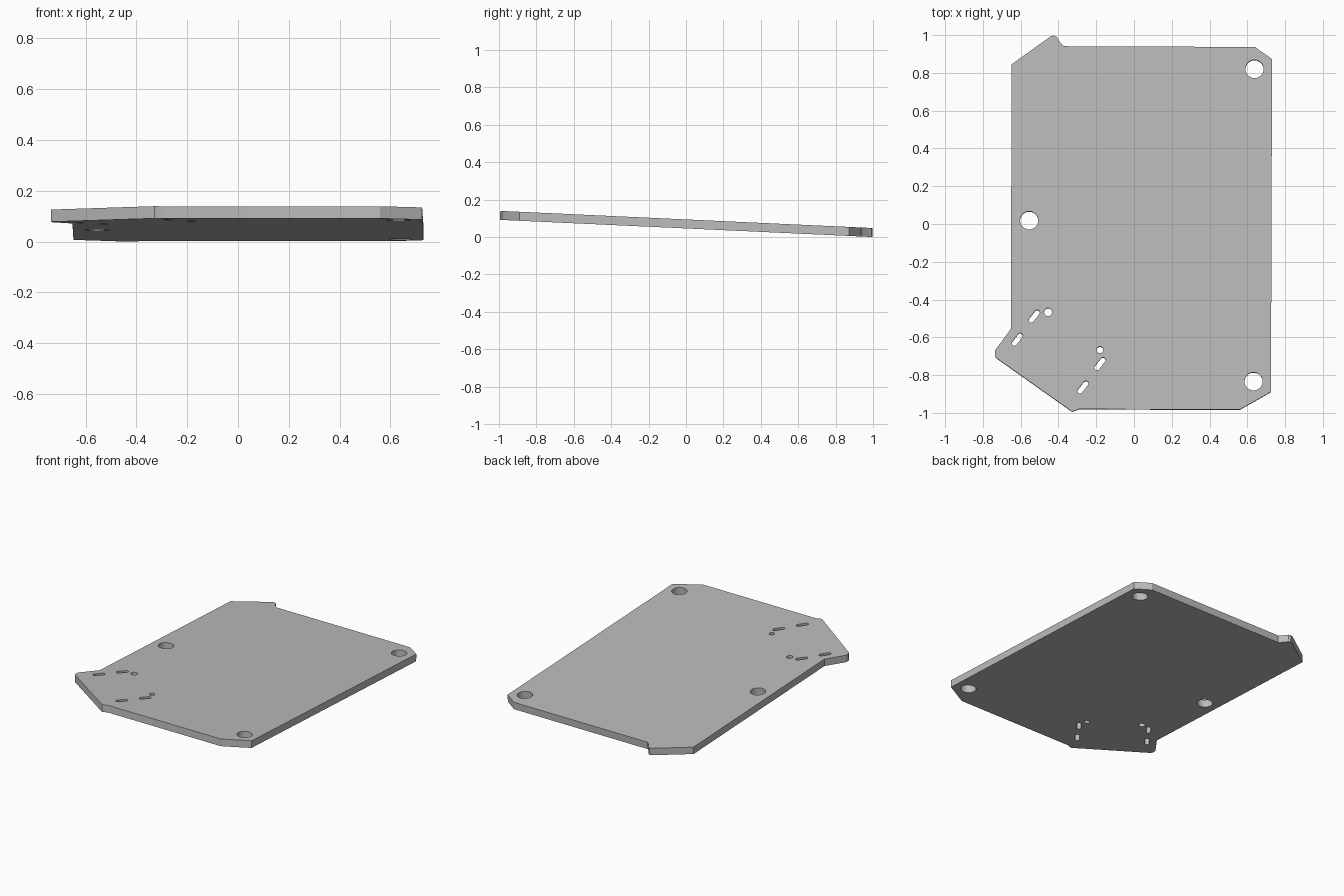
import bpy, bmesh
from math import cos, sin, pi, radians
from mathutils import Matrix

cube = bpy.data.objects.get("Cube")
if cube:
    bpy.data.objects.remove(cube, do_unlink=True)

THICKNESS = 0.048
TILT = -0.046

# Plate outline, clockwise from the back right corner
OUTLINE = [
    (-0.648, 0.845), (-0.442, 0.993), (-0.425, 0.998), (-0.41, 0.992),
    (-0.386, 0.955), (-0.37, 0.941), (0.64, 0.937), (0.731, 0.873),
    (0.725, -0.891), (0.56, -0.985), (-0.29, -0.982), (-0.328, -0.995),
    (-0.728, -0.712), (-0.737, -0.697), (-0.735, -0.67), (-0.652, -0.557),
]
# Mounting holes and pin holes: x, y, radius
ROUND_HOLES = [(0.638, 0.82, 0.048), (-0.555, 0.018, 0.048), (0.633, -0.835, 0.048),
               (-0.455, -0.468, 0.021), (-0.18, -0.668, 0.017)]
SLOTS = [(-0.528, -0.49), (-0.618, -0.613), (-0.18, -0.742), (-0.27, -0.866)]


def rounded_loop(x, y, radius, half_length=0.0, angle=0.0, steps=32):
    """Circle, or a slot with round ends when half_length is set."""
    points = []
    for i in range(steps):
        a = 2 * pi * (i + 0.5) / steps
        u = radius * cos(a) + (half_length if cos(a) > 0 else -half_length)
        v = radius * sin(a)
        points.append((x + u * cos(angle) - v * sin(angle),
                       y + u * sin(angle) + v * cos(angle)))
    return points


def add_loop(curve, points):
    spline = curve.splines.new("POLY")
    spline.points.add(len(points) - 1)
    for point, (x, y) in zip(spline.points, points):
        point.co = (x, y, 0, 1)
    spline.use_cyclic_u = True


# Filled profile with holes, extruded into a plate
profile = bpy.data.curves.new("plate_profile", "CURVE")
profile.dimensions = "2D"
profile.fill_mode = "BOTH"
profile.extrude = THICKNESS / 2
add_loop(profile, OUTLINE)
for x, y, r in ROUND_HOLES:
    add_loop(profile, rounded_loop(x, y, r))
for x, y in SLOTS:
    add_loop(profile, rounded_loop(x, y, 0.014, 0.025, radians(52), 16))

plate = bpy.data.objects.new("mounting_plate", profile)
bpy.context.collection.objects.link(plate)
bpy.ops.object.select_all(action="DESELECT")
plate.select_set(True)
bpy.context.view_layer.objects.active = plate
bpy.ops.object.convert(target="MESH")
plate = bpy.context.object
plate.name = "mounting_plate"

# Weld the caps to the walls, tilt and rest on the ground
bm = bmesh.new()
bm.from_mesh(plate.data)
bmesh.ops.remove_doubles(bm, verts=bm.verts, dist=0.0002)
bmesh.ops.recalc_face_normals(bm, faces=bm.faces)
bm.transform(Matrix.Rotation(TILT, 4, "X"))
lowest = min(v.co.z for v in bm.verts)
bm.transform(Matrix.Translation((0, 0, -lowest)))
bm.to_mesh(plate.data)
bm.free()
bpy.ops.object.shade_smooth_by_angle(angle=radians(25))

# Plain grey metal
grey = bpy.data.materials.new("plain_grey")
grey.use_nodes = True
colour = (0.5, 0.5, 0.5, 1)
grey.diffuse_color = colour
grey.node_tree.nodes["Principled BSDF"].inputs["Base Color"].default_value = colour
plate.data.materials.clear()
plate.data.materials.append(grey)
